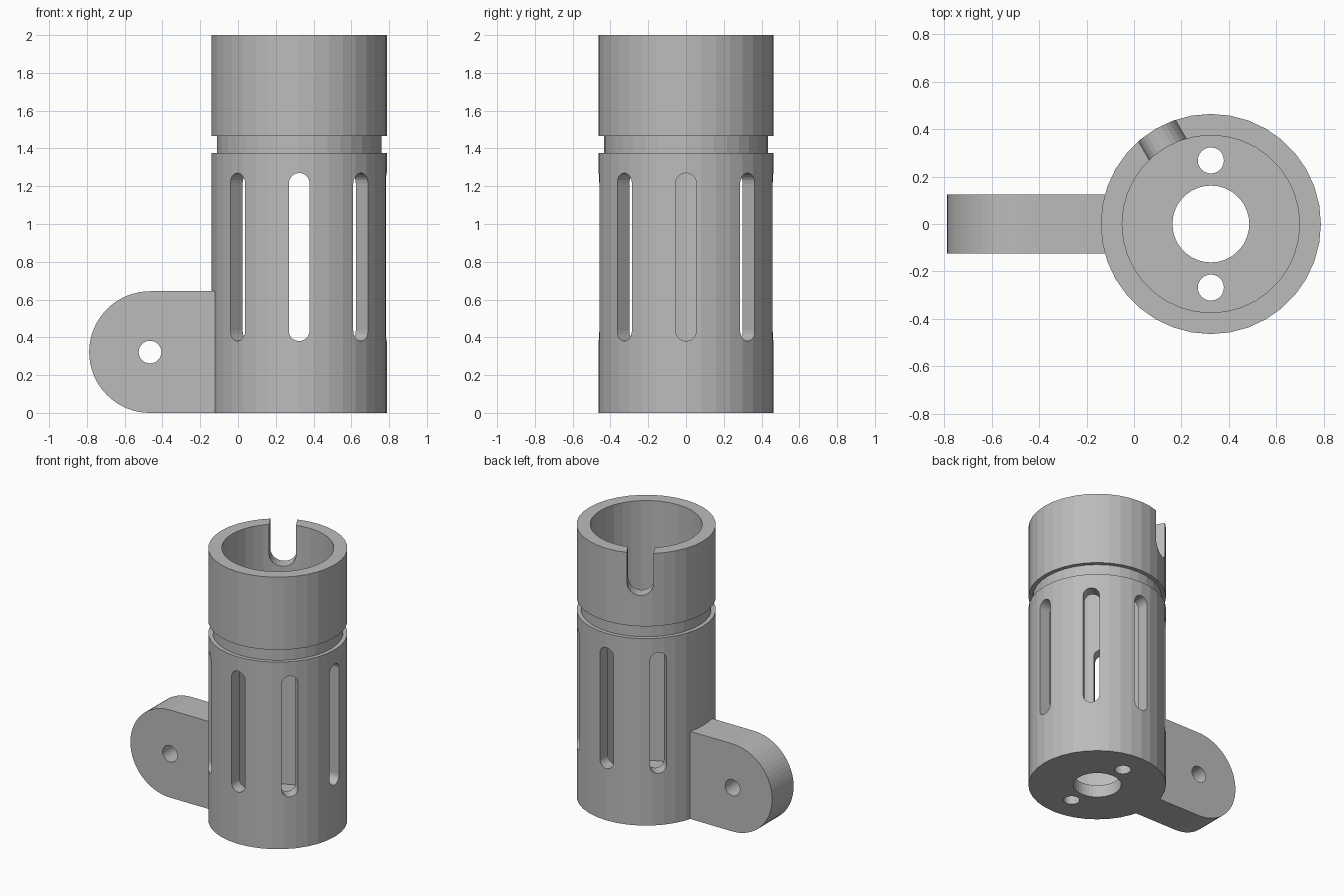
import bpy, bmesh, math
from mathutils import Matrix, Vector

cube = bpy.data.objects.get("Cube")
if cube:
    bpy.data.objects.remove(cube, do_unlink=True)

CX, R_OUT, R_IN, SEGS = 0.324, 0.464, 0.374, 36

grey = bpy.data.materials.new("plain grey")
grey.use_nodes = True
colour = (0.5, 0.5, 0.5, 1)
grey.diffuse_color = colour
grey.node_tree.nodes["Principled BSDF"].inputs["Base Color"].default_value = colour


def make(name, bm, matrix=Matrix()):
    bmesh.ops.recalc_face_normals(bm, faces=bm.faces)
    mesh = bpy.data.meshes.new(name)
    bm.to_mesh(mesh)
    bm.free()
    obj = bpy.data.objects.new(name, mesh)
    bpy.context.collection.objects.link(obj)
    mesh.materials.append(grey)
    mesh.transform(matrix)
    return obj


def lathe(name, profile, segs):
    """Revolve a closed (radius, z) profile around the z axis."""
    bm = bmesh.new()
    verts = [bm.verts.new((r, 0, z)) for r, z in profile]
    edges = [bm.edges.new((verts[i - 1], verts[i])) for i in range(len(verts))]
    bmesh.ops.spin(bm, geom=verts + edges, cent=(0, 0, 0), axis=(0, 0, 1),
                   angle=math.tau, steps=segs, use_merge=True)
    bmesh.ops.remove_doubles(bm, verts=bm.verts, dist=1e-5)
    return make(name, bm, Matrix.Translation((CX, 0, 0)))


def prism(name, outline, start, end, matrix=Matrix()):
    """Extrude an (x, z) outline along y."""
    bm = bmesh.new()
    face = bm.faces.new([bm.verts.new((x, start, z)) for x, z in outline])
    ext = bmesh.ops.extrude_face_region(bm, geom=[face])
    moved = [v for v in ext["geom"] if isinstance(v, bmesh.types.BMVert)]
    bmesh.ops.translate(bm, verts=moved, vec=(0, end - start, 0))
    return make(name, bm, matrix)


def arc(cx, cz, r, a0, a1, steps):
    angles = [math.radians(a0 + (a1 - a0) * i / steps) for i in range(steps + 1)]
    return [(cx + r * math.cos(a), cz + r * math.sin(a)) for a in angles]


def cut(target, cutter):
    mod = target.modifiers.new("cut", "BOOLEAN")
    mod.operation, mod.solver, mod.object = "DIFFERENCE", "EXACT", cutter
    bpy.context.view_layer.objects.active = target
    bpy.ops.object.modifier_apply(modifier=mod.name)
    bpy.data.objects.remove(cutter, do_unlink=True)


def radial(degrees):
    """Place a cutter that runs along +y so that it points out at an angle."""
    return Matrix.Translation((CX, 0, 0)) @ Matrix.Rotation(math.radians(degrees - 90), 4, "Z")


# Hollow body with floor, central hole and outer groove
body = lathe("tube_body", [
    (0.162, 0), (R_OUT, 0), (R_OUT, 1.375), (0.435, 1.375), (0.435, 1.465),
    (R_OUT, 1.465), (R_OUT, 2), (R_IN, 2), (R_IN, 0.09), (0.162, 0.09)], SEGS)

# Seven vertical slots, none above the lug
slot = arc(0, 1.215, 0.055, 0, 180, 10) + arc(0, 0.435, 0.055, 180, 360, 10)
for k in range(-3, 4):
    cut(body, prism("slot_cutter", slot, 0.25, 0.6, radial(45 * k)))

# Round-bottomed notch in the rim
notch = [(0.09, 2.1), (-0.09, 2.1)] + arc(0, 1.78, 0.09, 180, 360, 12)
cut(body, prism("notch_cutter", notch, 0.25, 0.6, radial(120)))

# Two small holes in the floor
upright = Matrix.Rotation(math.pi / 2, 4, "X")
for side in (-1, 1):
    place = Matrix.Translation((CX, 0.268 * side, 0)) @ upright
    cut(body, prism("floor_hole_cutter", arc(0, 0, 0.055, 0, 345, 23), -0.2, 0.2, place))

# Side lug with rounded end and cross hole
lug_r, lug_x = 0.322, -0.466
lug = prism("side_lug", [(-0.08, 0), (-0.08, 2 * lug_r)]
            + arc(lug_x, lug_r, lug_r, 90, 270, 32), -0.125, 0.125)
cut(lug, prism("lug_hole_cutter", arc(lug_x, lug_r, 0.06, 0, 345, 23), -0.3, 0.3))
